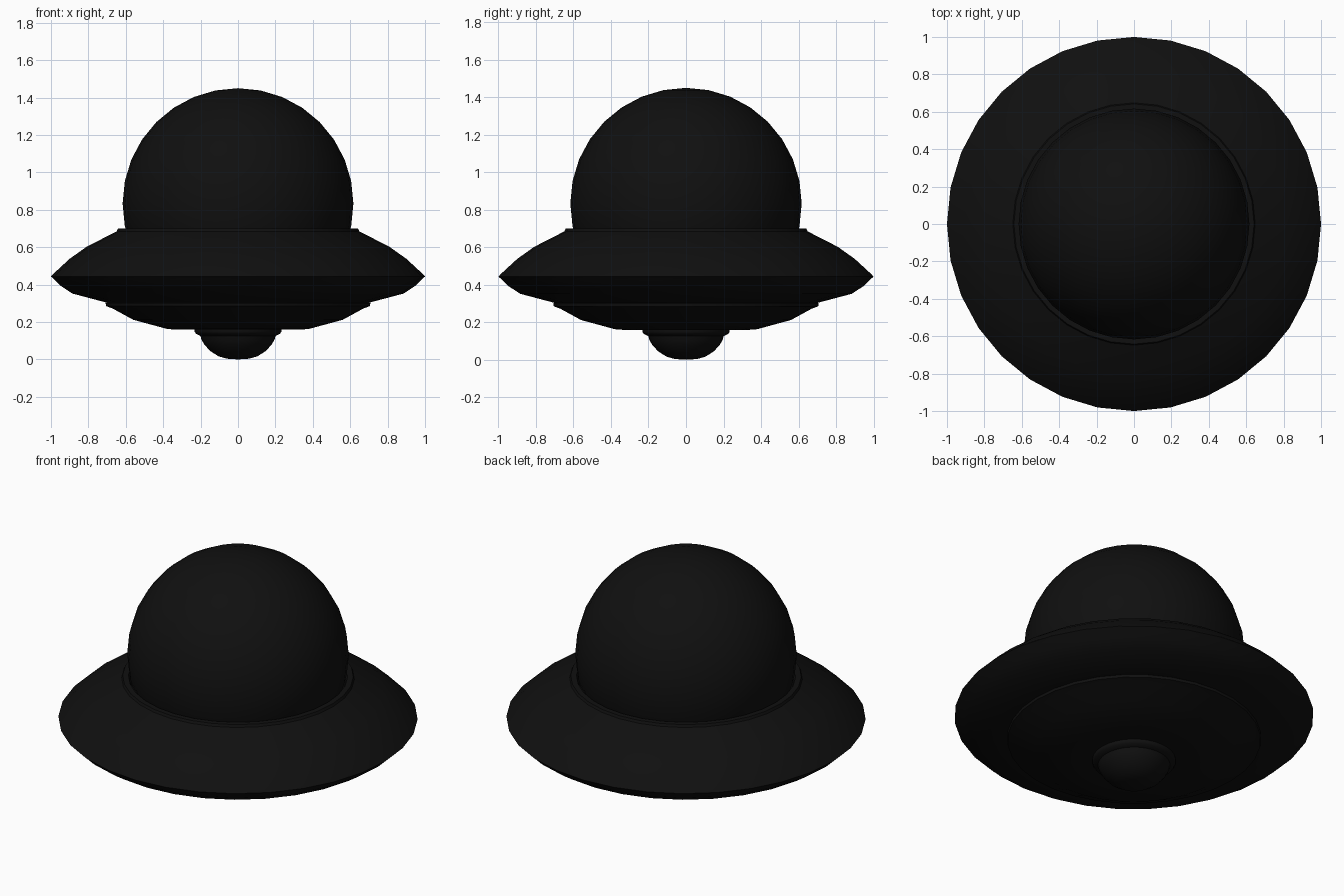
import bpy, bmesh, math

if "Cube" in bpy.data.objects:
    bpy.data.objects.remove(bpy.data.objects["Cube"])

SEGMENTS = 32

black = bpy.data.materials.new("black")
black.diffuse_color = (0.005, 0.005, 0.005, 1)
black.use_nodes = True
black.node_tree.nodes["Principled BSDF"].inputs["Base Color"].default_value = black.diffuse_color


def lathe(name, profile, angle=30):
    """Spin an (r, z) profile around the z axis."""
    bm = bmesh.new()
    verts = [bm.verts.new((r, 0, z)) for r, z in profile]
    edges = [bm.edges.new(pair) for pair in zip(verts, verts[1:])]
    bmesh.ops.spin(bm, geom=verts + edges, cent=(0, 0, 0), axis=(0, 0, 1),
                   angle=math.tau, steps=SEGMENTS)
    bmesh.ops.remove_doubles(bm, verts=bm.verts, dist=0.0005)
    bmesh.ops.recalc_face_normals(bm, faces=bm.faces)
    mesh = bpy.data.meshes.new(name)
    bm.to_mesh(mesh)
    bm.free()
    mesh.materials.append(black)
    obj = bpy.data.objects.new(name, mesh)
    bpy.context.collection.objects.link(obj)
    bpy.ops.object.select_all(action='DESELECT')
    obj.select_set(True)
    bpy.context.view_layer.objects.active = obj
    bpy.ops.object.shade_smooth_by_angle(angle=math.radians(angle))
    return obj


# Glass dome: full sphere sunk into the saucer
lathe("dome", [(0.617 * math.sin(math.pi * i / 16), 0.833 + 0.617 * math.cos(math.pi * i / 16))
               for i in range(17)])

# Saucer disc with a small lip around the dome
lathe("saucer", [(0, 0.68), (0.60, 0.68), (0.61, 0.70), (0.642, 0.70), (0.648, 0.685),
                 (0.81, 0.602), (0.90, 0.538), (0.99, 0.455), (1.0, 0.443), (0.985, 0.43),
                 (0.95, 0.395), (0.885, 0.352), (0.70, 0.303), (0, 0.303)], 40)

# Stepped underside
lathe("lower_hull", [(0, 0.306), (0.70, 0.306), (0.708, 0.30), (0.705, 0.285), (0.67, 0.272),
                     (0.56, 0.212), (0.38, 0.163), (0.34, 0.16), (0, 0.16)], 40)

# Collar and bulb at the bottom
lathe("bulb_collar", [(0, 0.165), (0.232, 0.165), (0.232, 0.148), (0.225, 0.138),
                      (0.20, 0.125), (0, 0.125)], 40)
lathe("bottom_bulb", [(0, 0.14), (0.205, 0.14), (0.195, 0.105), (0.18, 0.08), (0.15, 0.046),
                      (0.105, 0.017), (0.06, 0.004), (0, 0)])
